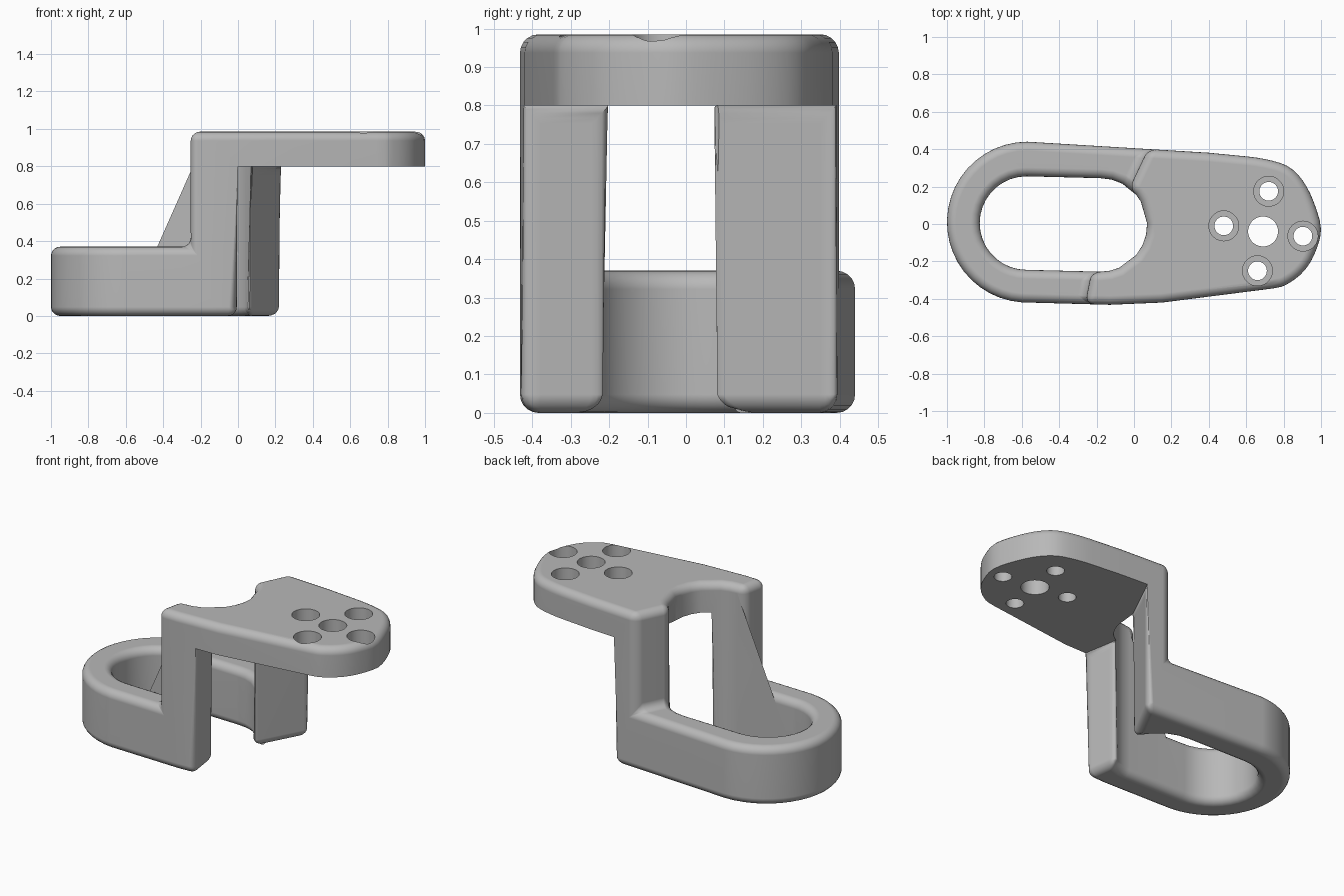
import bpy, bmesh
from math import cos, sin, radians
from mathutils import Vector

cube = bpy.data.objects.get("Cube")
if cube:
    bpy.data.objects.remove(cube, do_unlink=True)

BASE_TOP, PLATE_LOW, PLATE_TOP = 0.37, 0.80, 0.985
ROUND = 0.048

grey = bpy.data.materials.new("plain_grey")
grey.use_nodes = True
grey.diffuse_color = (0.48, 0.48, 0.48, 1)
grey.node_tree.nodes["Principled BSDF"].inputs["Base Color"].default_value = grey.diffuse_color


def arc(x, y, r, angles):
    return [(x + r * cos(radians(a)), y + r * sin(radians(a))) for a in angles]


def spline(pts, steps):
    """Smooth curve through the points, keeping both ends."""
    p = [Vector(q) for q in pts]
    p = [2 * p[0] - p[1]] + p + [2 * p[-1] - p[-2]]
    out = []
    for a, b, c, d in zip(p, p[1:], p[2:], p[3:]):
        for i in range(steps):
            t = i / steps
            out.append(0.5 * (2 * b + (c - a) * t + (2 * a - 5 * b + 4 * c - d) * t * t
                              + (3 * b - a - 3 * c + d) * t ** 3))
    return [tuple(v) for v in out] + [tuple(pts[-1])]


def prism(name, outline, low, high):
    bm = bmesh.new()
    face = bm.faces.new([bm.verts.new((x, y, low)) for x, y in outline])
    ext = bmesh.ops.extrude_face_region(bm, geom=[face])
    top = [g for g in ext["geom"] if isinstance(g, bmesh.types.BMVert)]
    bmesh.ops.translate(bm, verts=top, vec=(0, 0, high - low))
    bmesh.ops.recalc_face_normals(bm, faces=bm.faces[:])
    mesh = bpy.data.meshes.new(name)
    bm.to_mesh(mesh)
    bm.free()
    obj = bpy.data.objects.new(name, mesh)
    bpy.context.collection.objects.link(obj)
    return obj


def cut(target, outline, low, high):
    cutter = prism("cutter", outline, low, high)
    cutter.hide_render = True
    mod = target.modifiers.new("cut", 'BOOLEAN')
    mod.operation = 'DIFFERENCE'
    mod.solver = 'EXACT'
    mod.object = cutter
    bpy.context.view_layer.objects.active = target
    bpy.ops.object.modifier_apply(modifier=mod.name)
    bpy.data.objects.remove(cutter, do_unlink=True)


# Outer plan: round end of the loop, straight sides, blunt tip of the plate
tip = spline([(0.15, -0.42), (0.42, -0.385), (0.74, -0.345), (0.83, -0.315), (0.91, -0.25),
              (0.965, -0.16), (1.0, -0.03), (0.96, 0.12), (0.9, 0.235), (0.82, 0.31),
              (0.7, 0.347), (0.56, 0.366), (0.4, 0.381)], 3)
outer = arc(-0.57, 0.01, 0.43, range(90, 271, 8)) + [(-0.13, -0.432)] + tip
bracket = prism("stepped_bracket", outer, 0, PLATE_TOP)

# Long slot, open space above the loop, open space below the plate
slot = (arc(-0.18, -0.005, 0.25, [-90, -78, -66, -40, -26, -12, 2, 30, 40, 62, 76, 90])
        + arc(-0.575, 0.005, 0.25, range(90, 271, 10)))
cut(bracket, slot, -0.2, 1.3)
cut(bracket, [(-1.2, -0.6), (-0.296, -0.6), (-0.206, -0.15), (-0.049, 0.14),
              (0.17, 0.6), (-1.2, 0.6)], BASE_TOP, 1.3)
cut(bracket, [(0.023, -0.6), (1.2, -0.6), (1.2, 0.6), (0.348, 0.6),
              (0.033, 0.013), (-0.044, -0.1)], -0.2, PLATE_LOW)

# Rounded edges and fillets everywhere except the lower rim of the plate
bm = bmesh.new()
bm.from_mesh(bracket.data)
bmesh.ops.remove_doubles(bm, verts=bm.verts[:], dist=0.0001)
bmesh.ops.dissolve_limit(bm, angle_limit=radians(1), verts=bm.verts[:], edges=bm.edges[:])
bmesh.ops.recalc_face_normals(bm, faces=bm.faces[:])
rounded = []
for e in bm.edges:
    if len(e.link_faces) != 2 or e.calc_face_angle() < radians(35):
        continue
    rim = all(abs(v.co.z - PLATE_LOW) < 0.001 for v in e.verts)
    if not (rim and e.is_convex):
        rounded.append(e)
bmesh.ops.bevel(bm, geom=rounded, offset=ROUND, offset_type='OFFSET', segments=5,
                profile=0.5, affect='EDGES', clamp_overlap=False)
bm.to_mesh(bracket.data)
bm.free()

# Centre hole and four counterbored screw holes
turn = range(0, 360, 10)
cut(bracket, arc(0.69, -0.04, 0.08, turn), 0.6, 1.3)
for x, y in [(0.72, 0.175), (0.48, -0.01), (0.903, -0.065), (0.66, -0.25)]:
    cut(bracket, arc(x, y, 0.08, turn), PLATE_TOP - 0.1, 1.3)
    cut(bracket, arc(x, y, 0.05, turn), 0.6, 1.3)

# Finish
bracket.data.materials.clear()
bracket.data.materials.append(grey)
for poly in bracket.data.polygons:
    poly.material_index = 0
bpy.ops.object.select_all(action='DESELECT')
bracket.select_set(True)
bpy.context.view_layer.objects.active = bracket
bpy.ops.object.shade_smooth_by_angle(angle=radians(35))
weighted = bracket.modifiers.new("even_shading", 'WEIGHTED_NORMAL')
weighted.keep_sharp = True
